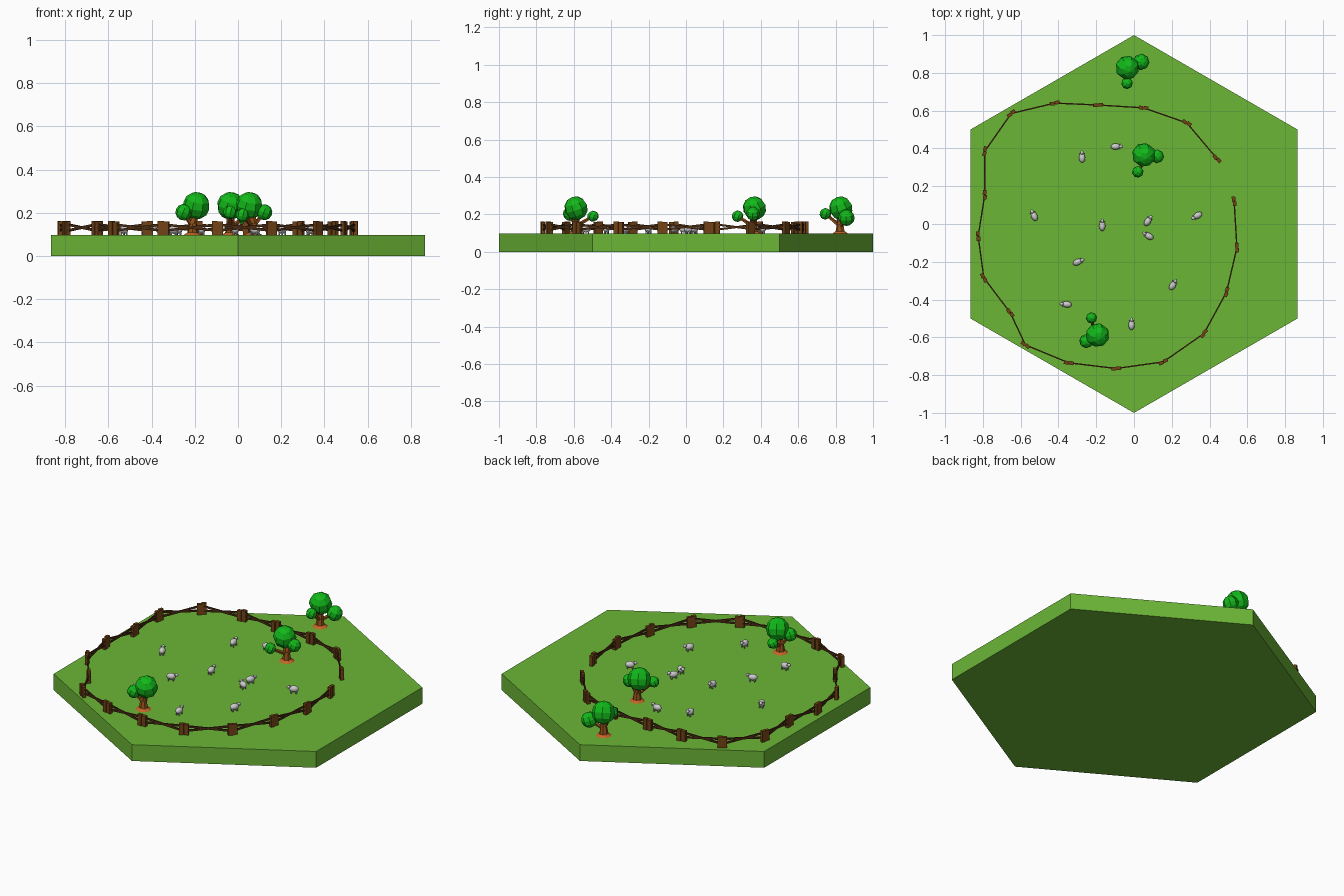
import bpy, bmesh
from math import pi, sin, cos, atan2, radians
from mathutils import Vector, Matrix

if "Cube" in bpy.data.objects:
    bpy.data.objects.remove(bpy.data.objects["Cube"])

G = 0.097  # ground height


def material(name, rgb):
    m = bpy.data.materials.new(name)
    m.diffuse_color = (*rgb, 1)
    m.use_nodes = True
    m.node_tree.nodes["Principled BSDF"].inputs["Base Color"].default_value = m.diffuse_color
    return m


GRASS = material("grass", (0.15, 0.47, 0.037))
LEAF = material("leaf", (0.006, 0.48, 0.01))
BARK = material("bark", (0.30, 0.085, 0.01))
ROOT = material("root", (0.55, 0.13, 0.02))
WOOD = material("wood", (0.17, 0.055, 0.008))
RAIL = material("rail", (0.07, 0.025, 0.006))


def finish(name, bm, mat=None, smooth=False):
    me = bpy.data.meshes.new(name)
    bm.to_mesh(me)
    bm.free()
    ob = bpy.data.objects.new(name, me)
    bpy.context.collection.objects.link(ob)
    if mat:
        me.materials.append(mat)
    for p in me.polygons:
        p.use_smooth = smooth
    return ob


def add_box(bm, loc, size, rot=Matrix.Identity(4)):
    bmesh.ops.create_cube(bm, size=1, matrix=Matrix.Translation(loc) @ rot @ Matrix.Diagonal((*size, 1)))


def add_ball(bm, loc, size, rot=Matrix.Identity(4), u=10, v=7):
    bmesh.ops.create_uvsphere(bm, u_segments=u, v_segments=v, radius=1,
                              matrix=Matrix.Translation(loc) @ rot @ Matrix.Diagonal((*size, 1)))


def add_limb(bm, a, b, r1, r2, n=7):
    a, b = Vector(a), Vector(b)
    d = b - a
    bmesh.ops.create_cone(bm, cap_ends=True, segments=n, radius1=r1, radius2=r2, depth=d.length,
                          matrix=Matrix.Translation((a + b) / 2) @ d.to_track_quat('Z', 'Y').to_matrix().to_4x4())


# hexagonal grass tile
bm = bmesh.new()
bmesh.ops.create_cone(bm, cap_ends=True, segments=6, radius1=1, radius2=1, depth=G,
                      matrix=Matrix.Translation((0, 0, G / 2)))
ys = max(abs(v.co.y) for v in bm.verts)
if ys < 0.99:
    bmesh.ops.rotate(bm, verts=bm.verts, matrix=Matrix.Rotation(pi / 6, 3, 'Z'))
finish("grass_tile", bm, GRASS)

# trees: trunk foot, then foliage balls (x, y, z, radius)
TREES = [
    ((-0.21, -0.59), [(-0.193, -0.588, 0.233, 0.064), (-0.252, -0.62, 0.203, 0.038), (-0.225, -0.497, 0.19, 0.03)]),
    ((0.07, 0.36), [(0.052, 0.366, 0.233, 0.064), (0.122, 0.358, 0.203, 0.037), (0.02, 0.276, 0.19, 0.031)]),
    ((-0.035, 0.825), [(-0.035, 0.828, 0.233, 0.064), (0.038, 0.858, 0.182, 0.044), (-0.037, 0.745, 0.203, 0.031)]),
]
for (x, y), balls in TREES:
    bm = bmesh.new()
    mid = Vector((x, y, 0.15))
    add_limb(bm, (x, y, G), mid, 0.027, 0.018)
    add_limb(bm, mid, balls[0][:3], 0.02, 0.018)
    for b in balls[1:]:
        add_limb(bm, mid - Vector((0, 0, 0.015)), b[:3], 0.011, 0.008, 5)
    finish("tree_trunk", bm, BARK)
    bm = bmesh.new()
    add_limb(bm, (x, y, G - 0.002), (x, y, G + 0.012), 0.046, 0.024, 8)
    finish("tree_root", bm, ROOT)
    bm = bmesh.new()
    for i, (bx, by, bz, r) in enumerate(balls):
        rot = Matrix.Rotation(0.5 + i, 4, 'Z') @ Matrix.Rotation(0.4, 4, 'X')
        add_ball(bm, (bx, by, bz), (r, r, r), rot, 8, 6)
    finish("tree_foliage", bm, LEAF)

# fence: open run of double-plank posts
POSTS = [(0.53, 0.12), (0.545, -0.125), (0.49, -0.36), (0.37, -0.58), (0.155, -0.73), (-0.095, -0.765),
         (-0.345, -0.735), (-0.575, -0.64), (-0.655, -0.47), (-0.795, -0.285), (-0.825, -0.065),
         (-0.79, 0.155), (-0.79, 0.385), (-0.65, 0.585), (-0.42, 0.64), (-0.19, 0.63), (0.05, 0.615),
         (0.28, 0.535), (0.44, 0.345)]
P = [Vector(p) for p in POSTS]
posts, rails = bmesh.new(), bmesh.new()
for i, p in enumerate(P):
    t = P[min(i + 1, len(P) - 1)] - P[max(i - 1, 0)]
    ang = atan2(t.y, t.x)
    d, n = Vector((cos(ang), sin(ang))), Vector((-sin(ang), cos(ang)))
    for s in (-1, 1):
        c = p + d * 0.013 * s + n * 0.002 * s
        h = 0.068 if s > 0 else 0.064
        add_box(posts, (c.x, c.y, G + h / 2 - 0.002), (0.025, 0.019, h), Matrix.Rotation(ang, 4, 'Z'))
# crossing rails between neighbouring posts
for a, b in zip(P, P[1:]):
    for z1, z2 in ((0.117, 0.147), (0.147, 0.117)):
        va, vb = Vector((*a, z1)), Vector((*b, z2))
        d = vb - va
        add_box(rails, (va + vb) / 2, (d.length, 0.007, 0.011),
                Matrix.Rotation(atan2(d.y, d.x), 4, 'Z') @ Matrix.Rotation(-atan2(d.z, d.xy.length), 4, 'Y'))
finish("fence_posts", posts, WOOD)
finish("fence_rails", rails, RAIL)

# sheep: x, y, heading in degrees
SHEEP = [(-0.275, 0.355, 92), (-0.092, 0.41, 0), (-0.53, 0.045, 115), (-0.168, -0.006, 90), (0.075, 0.017, 55),
         (0.075, -0.062, 150), (0.333, 0.043, 210), (-0.295, -0.2, 22), (0.207, -0.322, 60),
         (-0.36, -0.425, 175), (-0.013, -0.53, 90)]
for x, y, deg in SHEEP:
    M = Matrix.Translation((x, y, G)) @ Matrix.Rotation(radians(deg), 4, 'Z')
    bm = bmesh.new()
    add_ball(bm, (-0.005, 0, 0.024), (0.027, 0.0175, 0.018))
    add_ball(bm, (0.023, 0, 0.034), (0.012, 0.009, 0.01), u=8, v=6)
    for s in (-1, 1):
        add_ball(bm, (0.018, 0.011 * s, 0.037), (0.003, 0.006, 0.003), u=6, v=4)
        for lx in (-0.018, 0.009):
            add_limb(bm, (lx, 0.008 * s, -0.001), (lx, 0.008 * s, 0.018), 0.004, 0.004, 6)
    bm.transform(M)
    finish("sheep", bm, None, True)
